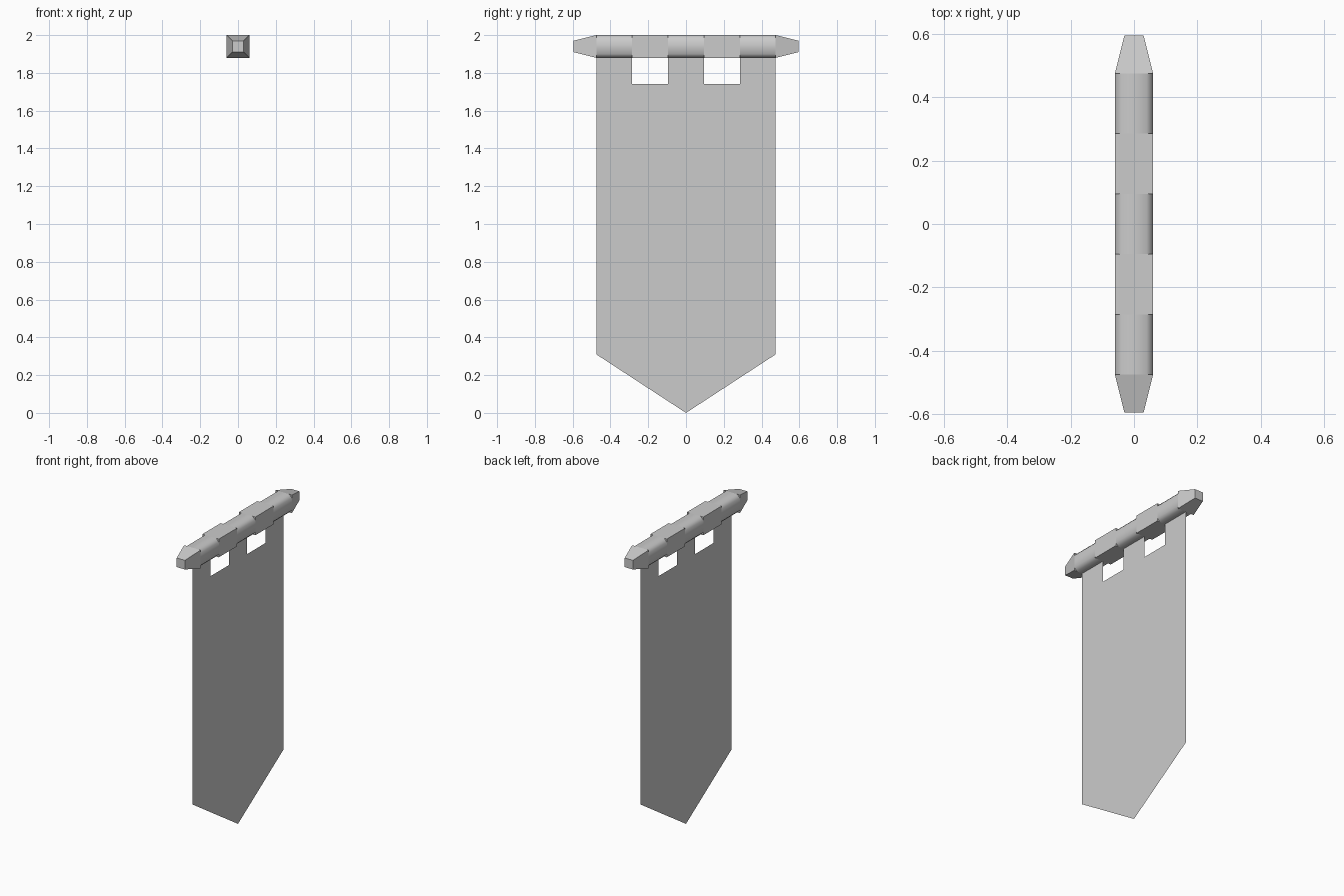
import bpy, bmesh

if "Cube" in bpy.data.objects:
    bpy.data.objects.remove(bpy.data.objects["Cube"])

POLE_Z, R, CH = 1.94, 0.06, 0.02      # pole centre height, half size, strap chamfer
W, N0, N1, TIP = 0.475, 0.095, 0.285, 0.595


def finish(name, bm, smooth=False):
    bmesh.ops.recalc_face_normals(bm, faces=bm.faces)
    me = bpy.data.meshes.new(name)
    bm.to_mesh(me)
    bm.free()
    for p in me.polygons:
        p.use_smooth = smooth
    ob = bpy.data.objects.new(name, me)
    bpy.context.collection.objects.link(ob)
    return ob


def loft(name, y0, prof0, y1, prof1, caps=True, smooth=False):
    """Join two matching x/z profiles placed at y0 and y1."""
    bm = bmesh.new()
    a, b = ([bm.verts.new((x, y, POLE_Z + z)) for x, z in prof]
            for y, prof in ((y0, prof0), (y1, prof1)))
    n = len(a)
    for i in range(n):
        j = (i + 1) % n
        bm.faces.new((a[i], a[j], b[j], b[i]))
    if caps:
        bm.faces.new(a)
        bm.faces.new(b)
    return finish(name, bm, smooth)


def square(r):
    return [(-r, -r), (r, -r), (r, r), (-r, r)]


k = R - CH
octagon = [(-k, -R), (k, -R), (R, -k), (R, k), (k, R), (-k, R), (-R, k), (-R, -k)]

# Tapered pole ends and the bare square pole between the straps
for s, side in ((-1, "left"), (1, "right")):
    loft("pole_end_" + side, s * W, square(R), s * TIP, square(R / 2))
    loft("pole_bar_" + side, s * N0, square(R), s * N1, square(R))

# Cloth loops wrapped around the pole
for i, (y0, y1) in enumerate(((-W, -N1), (-N0, N0), (N1, W))):
    loft(f"strap_loop_{i + 1}", y0, octagon, y1, octagon, caps=False, smooth=True)

# Thin hanging cloth: pointed bottom, two notches below the pole
bm = bmesh.new()
top, notch, hem = POLE_Z - R, 1.74, 0.31
ys = (-W, -N1, -N0, N0, N1, W)
outline = [(0, 0), (W, hem), (W, notch)]
outline += [(y, notch) for y in (N1, N0, -N0, -N1, -W)] + [(-W, hem)]
bm.faces.new([bm.verts.new((0, y, z)) for y, z in outline])
for y0, y1 in zip(ys[::2], ys[1::2]):
    bm.faces.new([bm.verts.new((0, y, z)) for y, z in
                  ((y0, notch), (y1, notch), (y1, top), (y0, top))])
bmesh.ops.remove_doubles(bm, verts=bm.verts, dist=1e-4)
finish("banner_cloth", bm)
